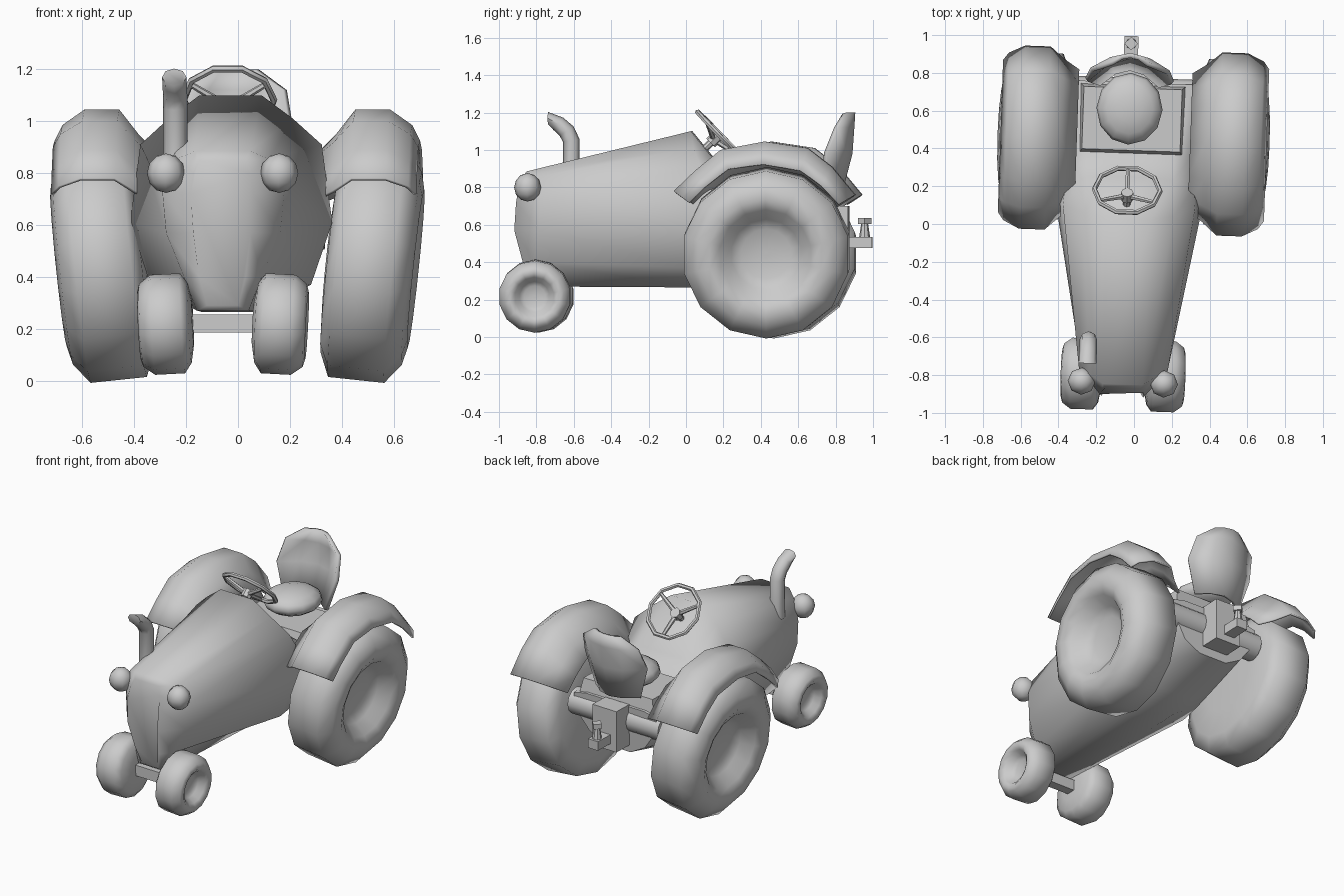
import bpy, bmesh
from math import pi, sin, cos, radians
from mathutils import Matrix, Vector

cube = bpy.data.objects.get("Cube")
if cube:
    bpy.data.objects.remove(cube, do_unlink=True)

grey = bpy.data.materials.new("plain_grey")
grey.use_nodes = True
grey.diffuse_color = (0.6, 0.6, 0.6, 1)
grey.node_tree.nodes["Principled BSDF"].inputs["Base Color"].default_value = (0.6, 0.6, 0.6, 1)

# The whole machine sits very slightly turned
FRAME = Matrix.Translation((-0.03, 0, 0)) @ Matrix.Rotation(radians(-2), 4, "Z")


def finish(name, bm, place=Matrix(), angle=40, thickness=0):
    bmesh.ops.transform(bm, matrix=FRAME @ place, verts=bm.verts)
    bmesh.ops.recalc_face_normals(bm, faces=bm.faces)
    mesh = bpy.data.meshes.new(name)
    bm.to_mesh(mesh)
    bm.free()
    mesh.materials.append(grey)
    mesh.shade_smooth()
    mesh.set_sharp_from_angle(angle=radians(angle))
    obj = bpy.data.objects.new(name, mesh)
    bpy.context.collection.objects.link(obj)
    if thickness:
        shell = obj.modifiers.new("thickness", "SOLIDIFY")
        shell.thickness = thickness


def loft(rings, closed=True, caps=True):
    """Skin a list of point rings."""
    bm = bmesh.new()
    rows = [[bm.verts.new(p) for p in ring] for ring in rings]
    n = len(rows[0])
    for a, b in zip(rows, rows[1:]):
        for i in range(n if closed else n - 1):
            j = (i + 1) % n
            bm.faces.new((a[i], a[j], b[j], b[i]))
    if caps:
        bm.faces.new(rows[0])
        bm.faces.new(rows[-1])
    return bm


def box(name, lo, hi):
    bm = bmesh.new()
    bmesh.ops.create_cube(bm, size=1)
    lo, hi = Vector(lo), Vector(hi)
    finish(name, bm, Matrix.Translation((lo + hi) / 2) @ Matrix.Diagonal((*(hi - lo), 1)))


def rod(name, a, b, r1, r2=None, sides=8):
    a, b = Vector(a), Vector(b)
    bm = bmesh.new()
    bmesh.ops.create_cone(bm, cap_ends=True, segments=sides, radius1=r1,
                          radius2=r1 if r2 is None else r2, depth=(b - a).length)
    turn = (b - a).to_track_quat("Z", "Y").to_matrix().to_4x4()
    finish(name, bm, Matrix.Translation((a + b) / 2) @ turn)


def ball(name, centre, scale, u=8, v=6):
    bm = bmesh.new()
    bmesh.ops.create_uvsphere(bm, u_segments=u, v_segments=v, radius=1)
    finish(name, bm, Matrix.Translation(centre) @ Matrix.Diagonal((*scale, 1)), 60)


# Wheel profiles as (axial, radial) fractions, from the inside to the dished hub
HUB = [(0.92, 0.83), (1, 0.68), (0.85, 0.55), (0.5, 0.42), (0.36, 0.3), (0.36, 0.02)]
REAR = [(-0.72, 0.02), (-0.71, 0.45), (-0.66, 0.8), (-0.47, 1), (0.62, 1)] + HUB
FRONT = [(-1, 0.02), (-0.98, 0.45), (-0.86, 0.8), (-0.6, 1), (0.5, 1)] + HUB


def wheel(name, side, profile, centre, radius, half, camber, sides=14):
    rings = [[(side * a * half, r * radius * sin(2 * pi * k / sides),
               r * radius * cos(2 * pi * k / sides)) for k in range(sides)] for a, r in profile]
    place = Matrix.Translation(centre) @ Matrix.Rotation(radians(side * camber), 4, "Y")
    finish(name, loft(rings), place, 75)


# Body: mirrored half sections from nose to rear
def section(*half):
    return [*half] + [(-x, y, z) for x, y, z in reversed(half)]


body = [
    section((0.09, -0.87, 0.85), (0.11, -0.89, 0.8), (0.12, -0.905, 0.72),
            (0.11, -0.915, 0.57), (0.09, -0.87, 0.4), (0.06, -0.84, 0.29)),
    section((0.105, -0.85, 0.885), (0.18, -0.8, 0.855), (0.235, -0.77, 0.73),
            (0.22, -0.78, 0.57), (0.15, -0.8, 0.4), (0.1, -0.82, 0.27)),
    section((0.12, 0.03, 1.1), (0.24, 0.05, 1.01), (0.35, 0.09, 0.91),
            (0.39, 0.11, 0.61), (0.31, 0.05, 0.37), (0.11, 0.03, 0.265)),
    section((0.12, 0.25, 0.83), (0.23, 0.24, 0.81), (0.34, 0.2, 0.76),
            (0.37, 0.22, 0.6), (0.28, 0.22, 0.37), (0.11, 0.22, 0.265)),
    section((0.12, 0.37, 0.72), (0.23, 0.37, 0.72), (0.32, 0.37, 0.71),
            (0.35, 0.37, 0.59), (0.26, 0.37, 0.39), (0.11, 0.37, 0.3)),
    section((0.12, 0.75, 0.69), (0.22, 0.75, 0.69), (0.31, 0.75, 0.67),
            (0.31, 0.75, 0.58), (0.21, 0.73, 0.44), (0.1, 0.73, 0.38))]
finish("body", loft(body), angle=65)

# Seat platform with sloping walls, cushion and curved back
platform = [[(-w, y0, z), (w, y0, z), (w, y1, z), (-w, y1, z)]
            for w, y0, y1, z in ((0.29, 0.34, 0.75, 0.6), (0.26, 0.39, 0.72, 0.77))]
finish("seat_platform", loft(platform))
ball("seat_cushion", (-0.015, 0.61, 0.85), (0.175, 0.19, 0.08), 12, 8)
# Rows as height, half width, middle depth, end depth
back_rows = [(0.77, 0.17, 0.835, 0.745), (0.98, 0.235, 0.89, 0.765),
             (1.12, 0.21, 0.9, 0.82), (1.2, 0.1, 0.905, 0.86)]
back = [[(-0.02 + half * t, mid + (end - mid) * t * t, z) for t in (-1, -0.5, 0, 0.5, 1)]
        for z, half, mid, end in back_rows]
finish("seat_back", loft(back, closed=False, caps=False), thickness=0.025)

# Wheels, fenders and headlights on both sides
ridge = [(-0.045, 0.78), (0.07, 0.89), (0.205, 1.0), (0.44, 1.045), (0.67, 1.01), (0.8, 0.91), (0.925, 0.76)]
rim = [(0.04, 0.72), (0.12, 0.8), (0.25, 0.9), (0.44, 0.925), (0.64, 0.89), (0.75, 0.81), (0.845, 0.71)]
# Across the fender: sideways position and drop from ridge towards rim
across = [(0.3, 1.45), (0.38, 0.8), (0.455, 0), (0.59, 0), (0.675, 0.5), (0.705, 1)]
SHIFT = 0.012
for side, tag in ((1, "left"), (-1, "right")):
    wheel(tag + "_rear_wheel", side, REAR, (side * 0.49 + SHIFT, 0.45, 0.452), 0.45, 0.2, 6)
    wheel(tag + "_front_wheel", side, FRONT, (side * 0.219, -0.8, 0.218), 0.193, 0.105, 3)
    fender = [[(side * x + SHIFT, a[0] + (b[0] - a[0]) * d, a[1] + (b[1] - a[1]) * d) for x, d in across]
              for a, b in zip(ridge, rim)]
    finish(tag + "_fender", loft(fender, closed=False, caps=False), angle=55, thickness=0.012)
    ball(tag + "_headlight", (side * 0.218, -0.84, 0.8), (0.074, 0.072, 0.076))

# Axles
box("front_axle", (-0.2, -0.83, 0.185), (0.2, -0.77, 0.255))
rod("rear_axle_housing", (-0.34, 0.69, 0.59), (0.34, 0.69, 0.59), 0.085, sides=12)

# Hitch
box("hitch_block", (-0.1, 0.74, 0.43), (0.08, 0.87, 0.7))
box("hitch_bar", (-0.055, 0.86, 0.475), (0.02, 0.995, 0.535))
rod("hitch_pin", (-0.018, 0.955, 0.53), (-0.018, 0.955, 0.61), 0.03, 0.018)
rod("hitch_pin_head", (-0.018, 0.955, 0.605), (-0.018, 0.955, 0.637), 0.036, sides=4)

# Exhaust: octagonal tube bent forward, with an upright opening
path = [(-0.62, 0.8, 0, 0.045), (-0.62, 1.05, 0.15, 0.045), (-0.645, 1.1, 0.6, 0.045),
        (-0.69, 1.14, 0.9, 0.042), (-0.745, 1.17, 1.57, 0.033)]
pipe = [[(-0.19 + 0.047 * cos(k * pi / 4), y + r * sin(k * pi / 4) * cos(lean),
          z + r * sin(k * pi / 4) * sin(lean)) for k in range(8)] for y, z, lean, r in path]
finish("exhaust", loft(pipe), angle=50)

# Steering wheel: ten-sided rim, three spokes, hub and column
tilt = Matrix.Translation((-0.012, 0.178, 1.083)) @ Matrix.Rotation(radians(-46), 4, "X")
rings = []
for k in range(11):
    t = 2 * pi * k / 10
    rings.append([((0.174 + 0.014 * cos(q * pi / 3)) * cos(t), (0.174 + 0.014 * cos(q * pi / 3)) * sin(t),
                   0.014 * sin(q * pi / 3)) for q in range(6)])
steering = loft(rings, caps=False)
bmesh.ops.remove_doubles(steering, verts=steering.verts, dist=0.001)
finish("steering_rim", steering, tilt)
hub = tilt @ Vector((0, 0, -0.04))
for k in range(3):
    t = pi / 2 + 2 * pi * k / 3
    rod("steering_spoke", hub, tilt @ Vector((0.172 * cos(t), 0.172 * sin(t), 0)), 0.016, 0.011, 6)
rod("steering_hub", tilt @ Vector((0, 0, -0.065)), tilt @ Vector((0, 0, -0.015)), 0.033)
rod("steering_column", tilt @ Vector((0, 0, -0.25)), hub, 0.02)
